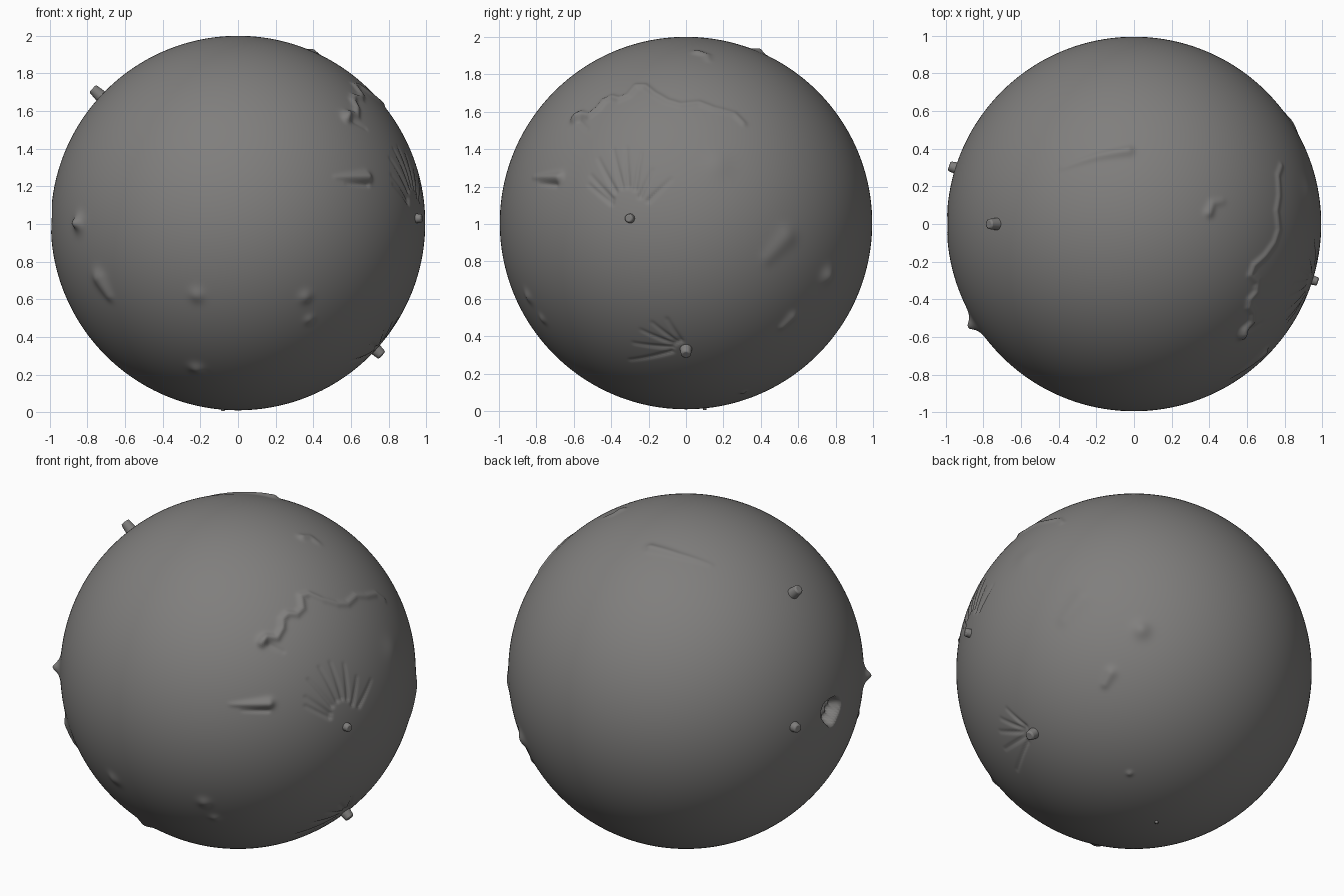
import bpy, bmesh, math
from mathutils import Vector, kdtree

if "Cube" in bpy.data.objects:
    bpy.data.objects.remove(bpy.data.objects["Cube"])

R, C = 0.995, Vector((0, 0, 1.005))

mat = bpy.data.materials.new("stone grey")
mat.diffuse_color = (0.215, 0.21, 0.205, 1)
mat.use_nodes = True
mat.node_tree.nodes["Principled BSDF"].inputs["Base Color"].default_value = mat.diffuse_color


def front(x, z):
    z -= 1.005
    return Vector((x, -math.sqrt(max(0, 1 - x * x - z * z)), z)).normalized()


def right(y, z):
    z -= 1.005
    return Vector((math.sqrt(max(0, 1 - y * y - z * z)), y, z)).normalized()


def top(x, y):
    return Vector((x, y, math.sqrt(max(0, 1 - x * x - y * y))))


# Ball: evenly divided cube pushed out to a sphere
bm = bmesh.new()
bmesh.ops.create_cube(bm, size=2)
bmesh.ops.subdivide_edges(bm, edges=bm.edges[:], cuts=143, use_grid_fill=True)
for v in bm.verts:
    v.co = Vector([math.tan(c * math.pi / 4) for c in v.co]).normalized()
bm.verts.ensure_lookup_table()
tree = kdtree.KDTree(len(bm.verts))
for i, v in enumerate(bm.verts):
    tree.insert(v.co, i)
tree.balance()
offset = {}


def stroke(points, w0, w1, h0, h1):
    """Raised (or sunken) tapered line along points on the ball."""
    local = {}
    n = len(points) - 1
    for s in range(n):
        a, b = points[s], points[s + 1]
        steps = max(1, int((b - a).length / 0.005))
        for k in range(steps + 1):
            t = (s + k / steps) / n
            w, h = w0 + (w1 - w0) * t, h0 + (h1 - h0) * t
            p = a.lerp(b, k / steps).normalized()
            for _, i, d in tree.find_range(p, w * 2.2):
                val = h * math.exp(-(d / w) ** 2 * 1.6)
                if abs(val) > abs(local.get(i, 0)):
                    local[i] = val
    for i, val in local.items():
        offset[i] = offset.get(i, 0) + val


def bump(p, w, h):
    p = p.normalized()
    stroke([p, p], w, w, h, h)


# Pointed knob on the left front
bump(Vector((-.85, -.53, 0)), .06, .025)
bump(Vector((-.85, -.53, 0)), .03, .02)
# Low lumps on the front
stroke([front(-.74, .71), front(-.69, .62)], .06, .04, .022, .012)
bump(front(-.22, .62), .05, .012)
bump(front(.36, .61), .045, .012)
bump(front(.38, .49), .035, .009)
bump(front(-.22, .23), .05, .016)
# Low lumps on the right and back
stroke([right(.44, .82), right(.54, .93)], .05, .07, .006, .011)
bump(right(.76, .72), .06, .022)
stroke([right(.52, .45), right(.57, .50)], .03, .04, .010, .014)
bump(right(.17, 1.32), .09, .007)
bump(Vector((.29, .306, -.906)), .02, .01)
# Wedge on the front right
stroke([front(.52, 1.25), front(.69, 1.25)], .014, .035, .004, .024)
stroke([front(.58, 1.215), front(.69, 1.21)], .012, .016, -.003, -.01)
# Tapered ridges near the top
stroke([top(-.38, .30), top(-.2, .36), top(-.03, .39)], .018, .035, .003, .018)
stroke([top(.40, .06), top(.42, .11), top(.47, .12)], .03, .025, .014, .004)
# Winding ridge
path = [(-.60, 1.56), (-.56, 1.59), (-.52, 1.58), (-.47, 1.62), (-.44, 1.66),
        (-.40, 1.68), (-.36, 1.67), (-.31, 1.69), (-.27, 1.74), (-.22, 1.74),
        (-.17, 1.70), (-.10, 1.66), (-.03, 1.64), (.07, 1.65), (.15, 1.62),
        (.26, 1.59), (.31, 1.54)]
stroke([right(*p) for p in path], .025, .02, .017, .007)
bump(right(-.58, 1.575), .04, .014)
stroke([right(-.57, 1.55), right(-.53, 1.51)], .018, .015, -.008, -.004)

# Fans of grooves beside two of the pegs
fans = [((-.30, 1.03), .45, [(-.52, 1.21), (-.51, 1.26), (-.47, 1.35), (-.39, 1.40),
                             (-.32, 1.41), (-.24, 1.38), (-.18, 1.29), (-.08, 1.24)]),
        ((0, .33), .25, [(-.10, .49), (-.18, .47), (-.24, .43), (-.28, .36), (-.30, .27)])]
for (cy, cz), start, tips in fans:
    for y, z in tips:
        s = right(cy + (y - cy) * start, cz + (z - cz) * start)
        stroke([s, right(y, z)], .014, .012, -.011, -.004)

# Crater with a rough floor on the left side
axis = Vector((-1, 0, .02)).normalized()
for _, i, d in tree.find_range(axis, .11):
    p = bm.verts[i].co
    rim = .09 + .008 * math.sin(3 * math.atan2(p.z, p.y))
    t = min(1, max(0, (rim - d) / .022))
    floor = .07 + .012 * math.sin(p.y * 90) * math.cos(p.z * 80)
    offset[i] = offset.get(i, 0) - floor * t * t * (3 - 2 * t)

for i, v in enumerate(bm.verts):
    v.co = v.co * (R + offset.get(i, 0)) + C
for f in bm.faces:
    f.smooth = True
me = bpy.data.meshes.new("ball")
bm.to_mesh(me)
bm.free()
me.materials.append(mat)
bpy.context.collection.objects.link(bpy.data.objects.new("ball", me))


# Pegs: stubby tapered studs
def peg(name, direction, radius, height):
    d = Vector(direction).normalized()
    depth = height + .04
    bpy.ops.mesh.primitive_cone_add(vertices=20, radius1=radius * 1.15, radius2=radius * .8,
                                    depth=depth, location=C + d * (R - .04 + depth / 2),
                                    rotation=d.to_track_quat('Z', 'Y').to_euler())
    ob = bpy.context.object
    ob.name = name
    ob.data.materials.append(mat)
    b = ob.modifiers.new("rounding", 'BEVEL')
    b.width, b.segments, b.limit_method = radius * .25, 2, 'ANGLE'
    bpy.ops.object.shade_smooth_by_angle(angle=math.radians(40))


peg("upper_left_peg", (-.735, 0, .68), .033, .058)
peg("lower_right_peg", (.735, 0, -.675), .033, .045)
peg("right_peg", (.955, -.30, .025), .027, .03)
peg("left_peg", (-.955, .30, .025), .032, .035)
peg("bottom_nub", (-.08, .10, -.99), .012, .012)
